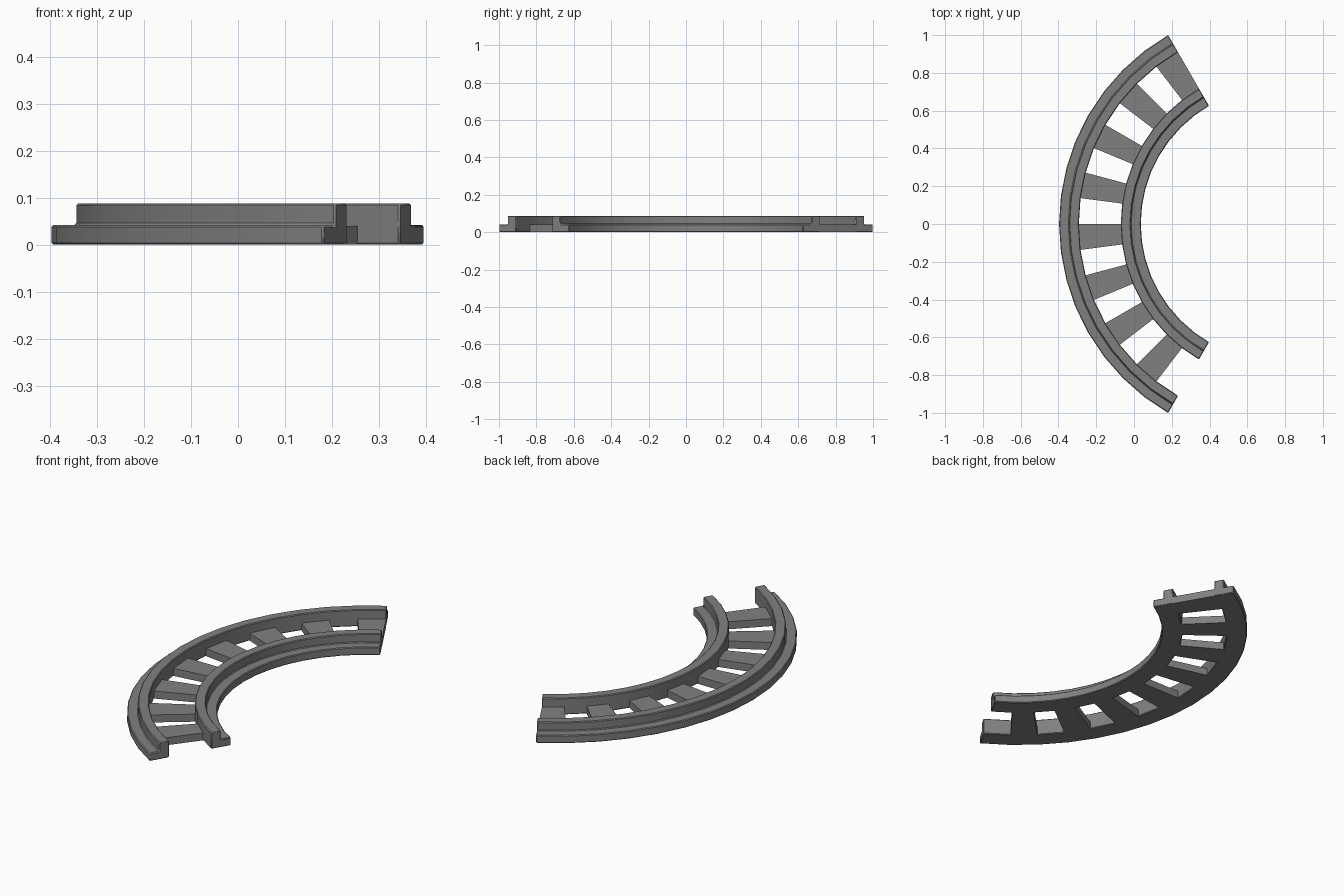
import bpy, bmesh, math

if "Cube" in bpy.data.objects:
    bpy.data.objects.remove(bpy.data.objects["Cube"])

CX = 0.758            # centre of curvature on the x axis
STEP = 7.5            # degrees per facet, also the sleeper width
FLANGE, TOP = 0.042, 0.088

# Dark grey plastic
grey = bpy.data.materials.new("dark_grey")
grey.diffuse_color = (0.216, 0.216, 0.216, 1)
grey.use_nodes = True
grey.node_tree.nodes["Principled BSDF"].inputs["Base Color"].default_value = grey.diffuse_color


def sweep(name, profile, start, end, bevel=0.0):
    """Sweep a closed (radius, z) profile around the curve centre."""
    bm = bmesh.new()
    n = round((end - start) / STEP)
    rings = []
    for i in range(n + 1):
        a = math.radians(start + (end - start) * i / n)
        rings.append([bm.verts.new((CX - r * math.cos(a), r * math.sin(a), z))
                      for r, z in profile])
    k = len(profile)
    for r0, r1 in zip(rings, rings[1:]):
        for j in range(k):
            bm.faces.new((r0[j], r0[(j + 1) % k], r1[(j + 1) % k], r1[j]))
    bm.faces.new(rings[0])
    bm.faces.new(rings[-1])
    bmesh.ops.recalc_face_normals(bm, faces=bm.faces)
    mesh = bpy.data.meshes.new(name)
    bm.to_mesh(mesh)
    bm.free()
    mesh.materials.append(grey)
    obj = bpy.data.objects.new(name, mesh)
    bpy.context.collection.objects.link(obj)
    bpy.ops.object.select_all(action='DESELECT')
    obj.select_set(True)
    bpy.context.view_layer.objects.active = obj
    bpy.ops.object.shade_smooth_by_angle(angle=math.radians(30))
    if bevel:
        mod = obj.modifiers.new("soft_edges", 'BEVEL')
        mod.width = bevel
        mod.segments = 1
        mod.limit_method = 'ANGLE'
        mod.angle_limit = math.radians(40)
    return obj


def rail_profile(edge, step, wall):
    """L-shaped rail: low flange from edge to step, tall rail from step to wall."""
    return [(edge, 0), (edge, FLANGE), (step, FLANGE), (step, TOP), (wall, TOP), (wall, 0)]


# Outer and inner rails
sweep("outer_rail", rail_profile(1.1547, 1.102, 1.05), -60, 60, 0.004)
sweep("inner_rail", rail_profile(0.722, 0.776, 0.828), -60, 60, 0.004)

# Eight wedge-shaped sleepers, the last flush with the back end
for i in range(8):
    a = -52.5 + i * 2 * STEP
    sweep(f"sleeper_{i + 1}", [(0.824, 0), (1.054, 0), (1.054, 0.04), (0.824, 0.04)], a, a + STEP)
